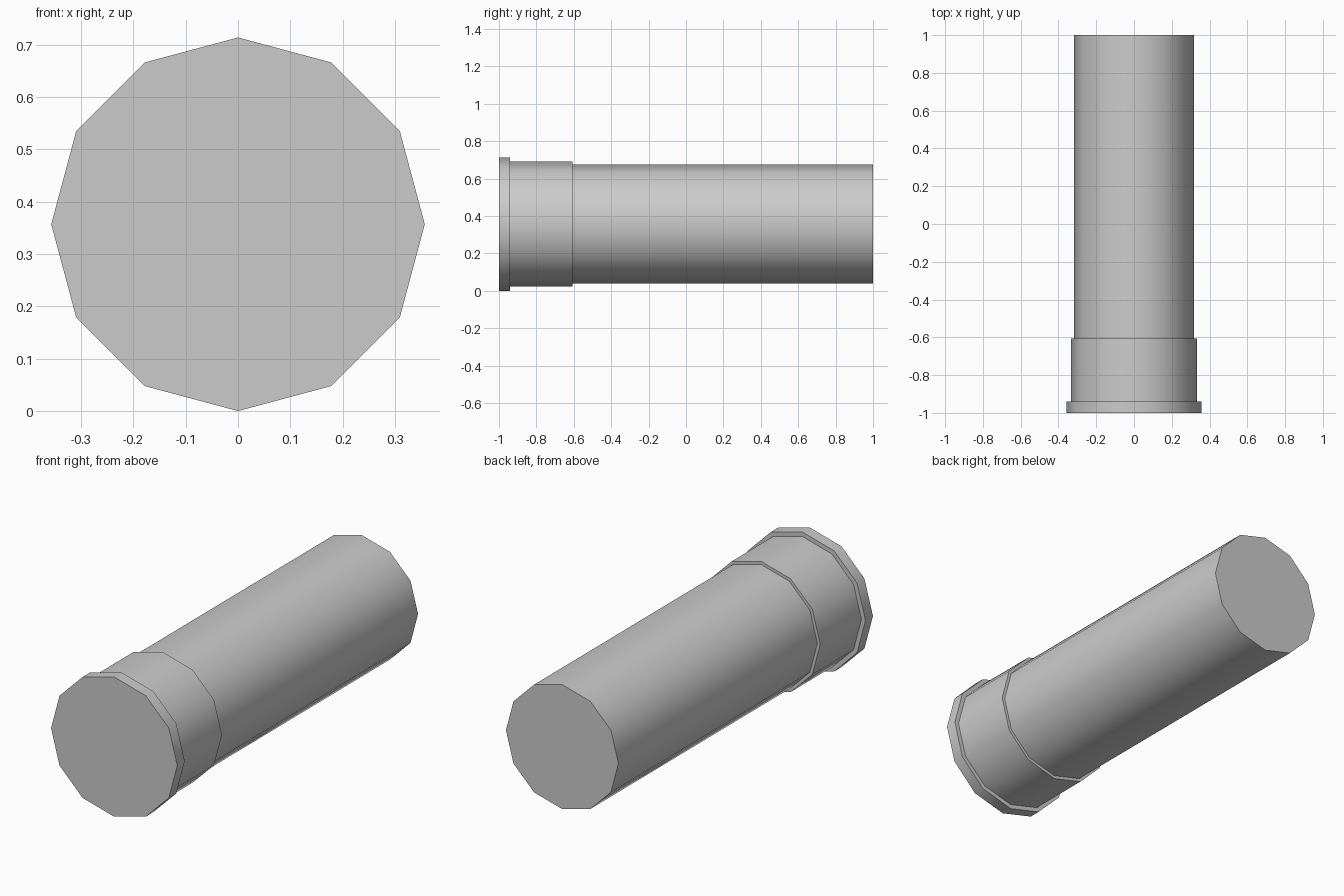
import bpy, bmesh, math

if "Cube" in bpy.data.objects:
    bpy.data.objects.remove(bpy.data.objects["Cube"])

SIDES = 12
CENTRE_Z = 0.357

grey = bpy.data.materials.new("plain grey")
grey.diffuse_color = (0.6, 0.6, 0.6, 1)
grey.use_nodes = True
grey.node_tree.nodes["Principled BSDF"].inputs["Base Color"].default_value = grey.diffuse_color

# Stepped pipe: (y, radius) pairs from the front rim to the back end
profile = [(-1, 0.357), (-0.94, 0.357), (-0.94, 0.334),
           (-0.607, 0.334), (-0.607, 0.318), (1, 0.318)]

bm = bmesh.new()
rings = []
for y, r in profile:
    rings.append([bm.verts.new((r * math.cos(a), y, CENTRE_Z + r * math.sin(a)))
                  for a in (2 * math.pi * i / SIDES for i in range(SIDES))])

# Side walls and step faces
for a, b in zip(rings, rings[1:]):
    for i in range(SIDES):
        j = (i + 1) % SIDES
        bm.faces.new((a[i], a[j], b[j], b[i]))

# End caps
bm.faces.new(rings[0])
bm.faces.new(rings[-1])
bmesh.ops.recalc_face_normals(bm, faces=bm.faces)

mesh = bpy.data.meshes.new("stepped_pipe")
bm.to_mesh(mesh)
bm.free()
mesh.materials.append(grey)
pipe = bpy.data.objects.new("stepped_pipe", mesh)
bpy.context.collection.objects.link(pipe)

# Smooth walls, sharp steps and caps
bpy.context.view_layer.objects.active = pipe
pipe.select_set(True)
bpy.ops.object.shade_smooth_by_angle(angle=math.radians(40))
